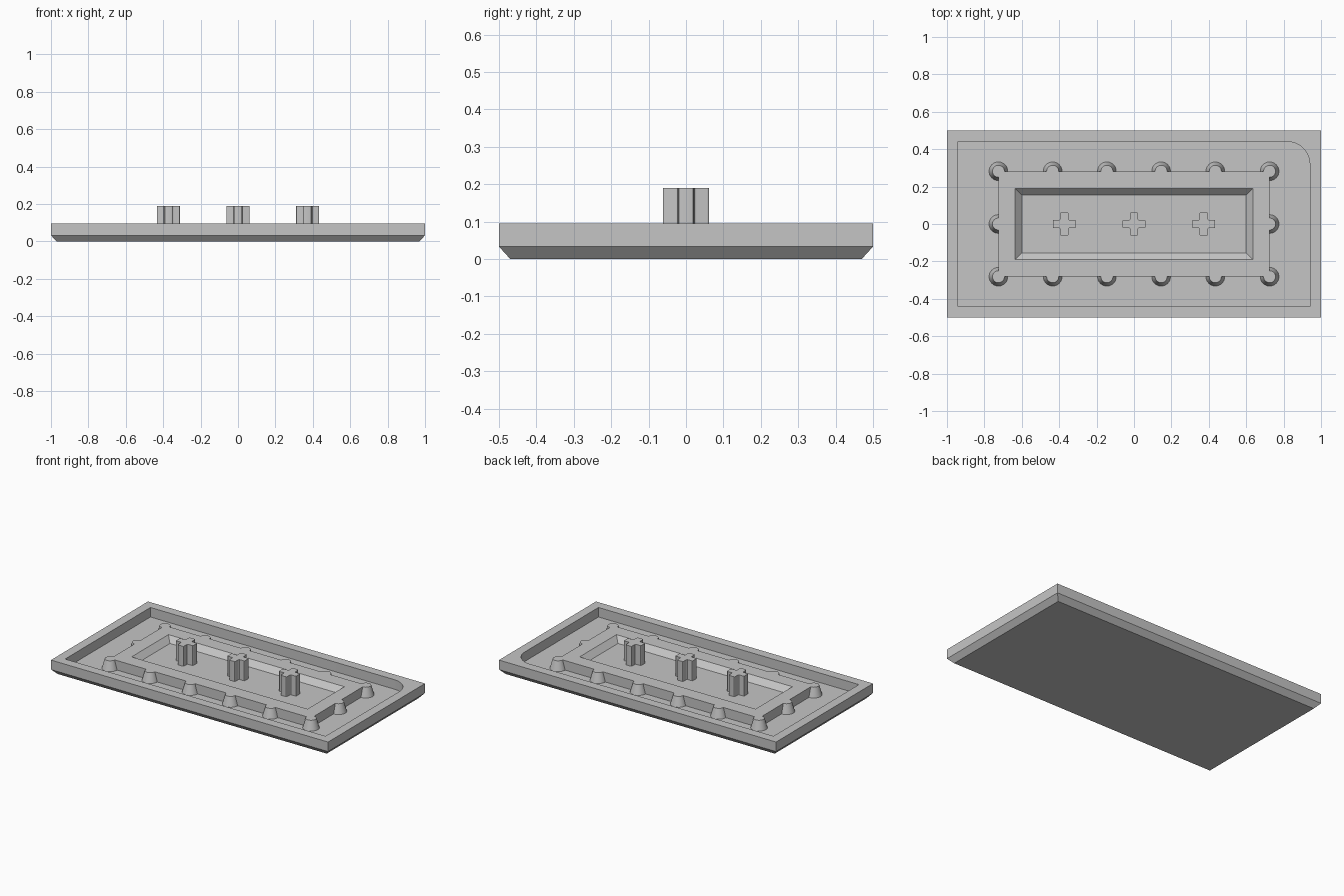
import bpy
import bmesh
from math import cos, sin, pi

FLOOR, RIM, TOP = 0.033, 0.095, 0.19   # recess floor, rim height, post height
POCKET = 0.06                          # floor of the central pocket

cube = bpy.data.objects.get("Cube")
if cube:
    bpy.data.objects.remove(cube, do_unlink=True)

grey = bpy.data.materials.new("grey plastic")
grey.use_nodes = True
grey.diffuse_color = (0.56, 0.56, 0.56, 1)
grey.node_tree.nodes["Principled BSDF"].inputs["Base Color"].default_value = (0.56, 0.56, 0.56, 1)


def make_object(name, bm):
    bmesh.ops.remove_doubles(bm, verts=bm.verts, dist=1e-5)
    bmesh.ops.recalc_face_normals(bm, faces=bm.faces)
    mesh = bpy.data.meshes.new(name)
    bm.to_mesh(mesh)
    bm.free()
    mesh.materials.append(grey)
    obj = bpy.data.objects.new(name, mesh)
    bpy.context.collection.objects.link(obj)
    return obj


def activate(obj):
    bpy.ops.object.select_all(action='DESELECT')
    obj.select_set(True)
    bpy.context.view_layer.objects.active = obj


def smooth(obj):
    activate(obj)
    bpy.ops.object.shade_smooth_by_angle(angle=pi / 6)


def rectangle(hx, hy, z, radius=0.0, steps=12):
    """Rectangle whose back left corner is rounded by the given radius."""
    ring = [(-hx, hy, z), (-hx, -hy, z), (hx, -hy, z)]
    for i in range(steps + 1):
        a = pi / 2 * i / steps
        ring.append((hx - radius + radius * cos(a), hy - radius + radius * sin(a), z))
    return ring


def loft(rings):
    """Closed solid through rings of equal length, capped at both ends."""
    bm = bmesh.new()
    loops = [[bm.verts.new(p) for p in ring] for ring in rings]
    for low, high in zip(loops, loops[1:]):
        for i in range(len(low)):
            j = (i + 1) % len(low)
            bm.faces.new((low[i], low[j], high[j], high[i]))
    bm.faces.new(loops[0][::-1])
    bm.faces.new(loops[-1])
    return bm


# Tray with chamfered underside and a recess with one rounded corner
tray = make_object("tray", loft([
    rectangle(0.97, 0.47, 0),
    rectangle(1, 0.5, FLOOR),
    rectangle(1, 0.5, RIM),
    rectangle(0.94, 0.44, RIM, 0.12),
    rectangle(0.94, 0.44, FLOOR, 0.12),
]))
smooth(tray)

# Raised platform with a sloped pocket
platform = make_object("platform", loft([
    rectangle(0.725, 0.282, FLOOR - 0.01, steps=1),
    rectangle(0.725, 0.282, RIM, steps=1),
    rectangle(0.635, 0.19, RIM, steps=1),
    rectangle(0.6, 0.155, POCKET, steps=1),
]))

# Tapered studs around the platform, merged into it
spots = [(-0.725 + 0.29 * i, side * 0.282) for i in range(6) for side in (-1, 1)]
spots += [(-0.725, 0), (0.725, 0)]
bm = bmesh.new()
for x, y in spots:
    cone = bmesh.ops.create_cone(bm, cap_ends=True, segments=32, radius1=0.05,
                                 radius2=0.032, depth=RIM - FLOOR)
    bmesh.ops.translate(bm, verts=cone["verts"], vec=(x, y, (RIM + FLOOR) / 2))
studs = make_object("studs", bm)
studs.hide_render = True
union = platform.modifiers.new("merge studs", 'BOOLEAN')
union.operation = 'UNION'
union.solver = 'EXACT'
union.object = studs
activate(platform)
bpy.ops.object.modifier_apply(modifier=union.name)
bpy.data.objects.remove(studs, do_unlink=True)
smooth(platform)

# Cross-shaped posts standing in the pocket
W, L = 0.022, 0.062
quarter = [(L, -W), (L, W), (W, W)]
for label, cx in (("right", -0.372), ("middle", 0), ("left", 0.372)):
    outline = []
    for turn in range(4):
        c, s = round(cos(turn * pi / 2)), round(sin(turn * pi / 2))
        outline += [(cx + c * x - s * y, s * x + c * y) for x, y in quarter]
    bm = loft([[(x, y, z) for x, y in outline] for z in (POCKET - 0.01, TOP)])
    upright = [e for e in bm.edges if abs(e.verts[0].co.z - e.verts[1].co.z) > 0.01]
    bmesh.ops.bevel(bm, geom=upright, offset=0.006, offset_type='OFFSET',
                    segments=3, profile=0.5, affect='EDGES')
    smooth(make_object(label + "_cross_post", bm))
